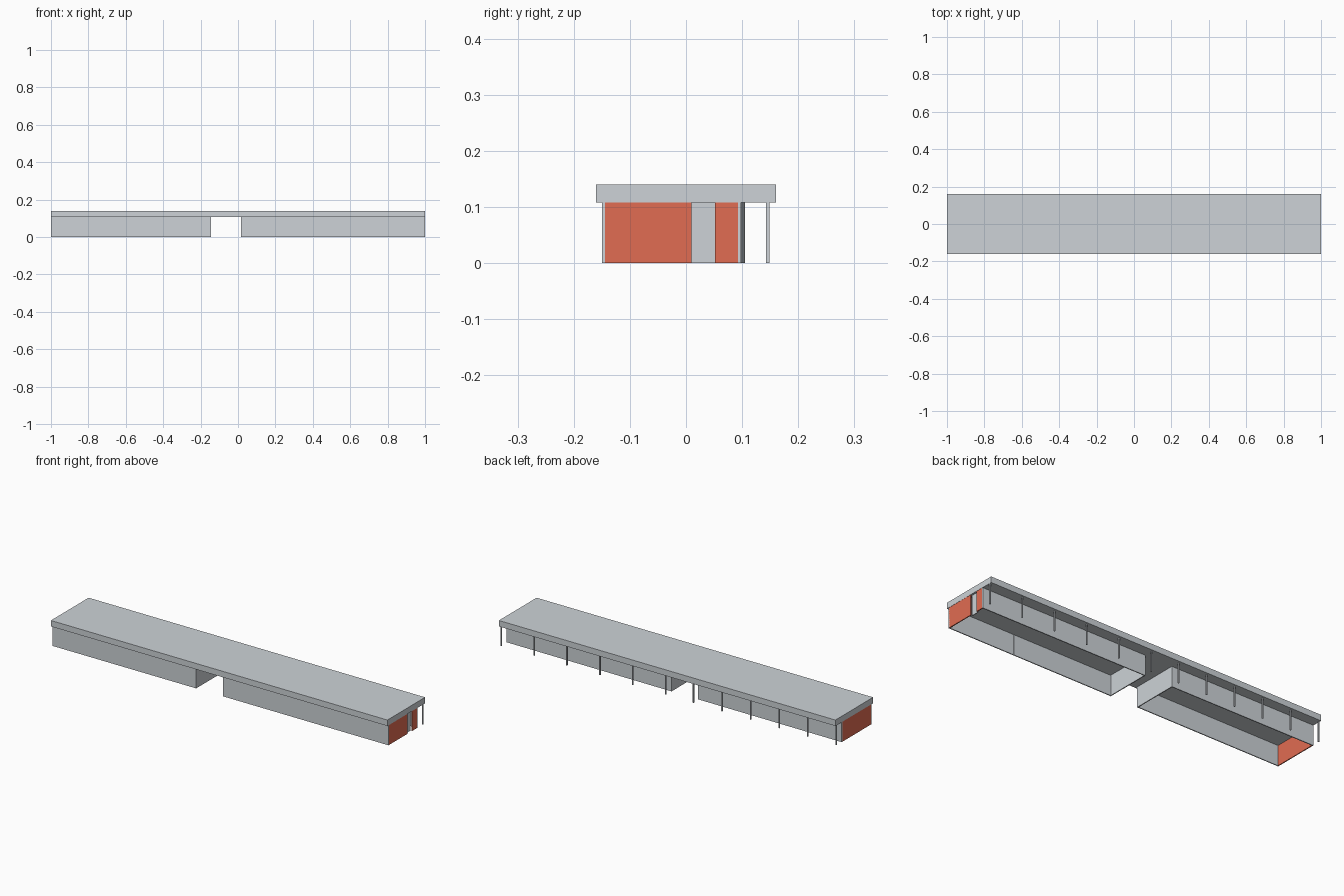
import bpy
import math

cube = bpy.data.objects.get("Cube")
if cube:
    bpy.data.objects.remove(cube, do_unlink=True)


def material(name, rgb):
    m = bpy.data.materials.new(name)
    m.use_nodes = True
    m.diffuse_color = (*rgb, 1)
    m.node_tree.nodes["Principled BSDF"].inputs["Base Color"].default_value = (*rgb, 1)
    return m


GREY = material("pale grey", (0.61, 0.65, 0.68))
ORANGE = material("brick orange", (0.75, 0.15, 0.085))


def box(name, x, y, z, mat):
    """Axis-aligned box from (low, high) pairs."""
    bpy.ops.mesh.primitive_cube_add(size=1, location=[sum(p) / 2 for p in (x, y, z)])
    ob = bpy.context.object
    ob.name = name
    ob.scale = [p[1] - p[0] for p in (x, y, z)]
    bpy.ops.object.transform_apply(location=False, rotation=False, scale=True)
    ob.data.materials.append(mat)
    return ob


EAVES = 0.108
HEIGHT = (0, EAVES)
FRONT = -0.147                # front wall line
SLOPE = -0.0035               # the back wall runs slightly out of parallel
T = 0.005                     # wall thickness
POST = 0.003                  # half width of a post
BAYS = 5
DOOR = (0.01, 0.052)


def back_y(x):
    """Centre line of the back wall."""
    return 0.099 + SLOPE * x


# Flat roof slab over both wings and the passage
box("roof", (-1, 1), (-0.16, 0.16), (EAVES, 0.14), GREY)

# Two wings, open underneath, each from its outer end to the passage
for side, outer, inner in (("left", 0.999, 0.015), ("right", -0.999, -0.144)):
    span = sorted((outer, inner))
    s = 1 if outer > 0 else -1
    box(f"{side}_front_wall", span, (FRONT - T / 2, FRONT + T / 2), HEIGHT, GREY)
    mid = back_y(sum(span) / 2)
    back = box(f"{side}_back_wall", span, (mid - T / 2, mid + T / 2), HEIGHT, GREY)
    back.rotation_euler.z = math.atan(SLOPE)

    # Cross walls: grey beside the passage, orange at the outer end
    start = FRONT + T / 2
    box(f"{side}_passage_wall", sorted((inner, inner + s * T)),
        (start, back_y(inner) - T / 2), HEIGHT, GREY)
    end_x = sorted((outer - s * T, outer))
    stop = back_y(outer) - T / 2
    if side == "left":
        box("left_end_wall_front", end_x, (start, DOOR[0]), HEIGHT, ORANGE)
        box("left_end_wall_rear", end_x, (DOOR[1], stop), HEIGHT, ORANGE)
        box("left_end_door", (0.986, 0.99), DOOR, HEIGHT, GREY)
    else:
        box("right_end_wall", end_x, (start, stop), HEIGHT, ORANGE)

    # Evenly spaced posts along the front wall and the open rear walkway
    first, last = outer - s * POST, inner + s * POST
    for i in range(BAYS + 1):
        px = first + (last - first) * i / BAYS
        for row, py in (("front", FRONT), ("rear", 0.146)):
            box(f"{side}_{row}_post_{i}", (px - POST, px + POST),
                (py - POST, py + POST), HEIGHT, GREY)
